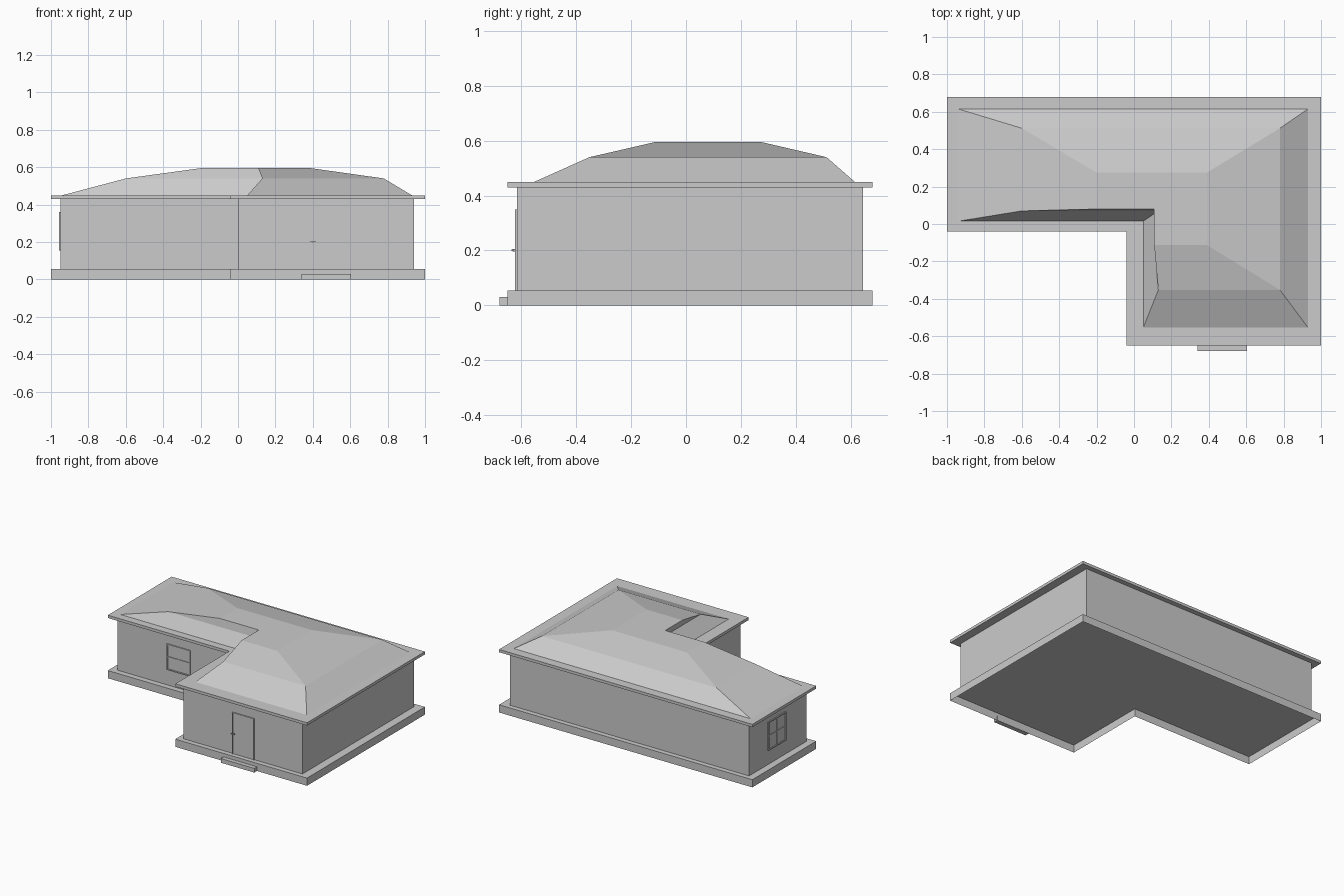
import bpy, bmesh
from mathutils import Matrix

if "Cube" in bpy.data.objects:
    bpy.data.objects.remove(bpy.data.objects["Cube"])


def make(name, bm):
    bmesh.ops.recalc_face_normals(bm, faces=bm.faces)
    me = bpy.data.meshes.new(name)
    bm.to_mesh(me)
    bm.free()
    ob = bpy.data.objects.new(name, me)
    bpy.context.collection.objects.link(ob)
    return ob


def ell(x0, xi, x1, y0, yi, y1):
    """L-shaped outline with its notch at the front left."""
    return [(xi, y0), (x1, y0), (x1, y1), (x0, y1), (x0, yi), (xi, yi)]


def loft(name, rings, bottom=True):
    """Join stacked outlines, each given as (z, points)."""
    bm = bmesh.new()
    loops = [[bm.verts.new((x, y, z)) for x, y in pts] for z, pts in rings]
    n = len(loops[0])
    for a, b in zip(loops, loops[1:]):
        for i in range(n):
            j = (i + 1) % n
            bm.faces.new((a[i], a[j], b[j], b[i]))
    bm.faces.new(loops[-1])
    base = bm.faces.new(loops[0][::-1])
    bmesh.ops.recalc_face_normals(bm, faces=bm.faces)
    if not bottom:
        bmesh.ops.delete(bm, geom=[base], context='FACES_ONLY')
    return make(name, bm)


def boxes(name, parts):
    """One object from boxes given as (x0, x1, y0, y1, z0, z1)."""
    bm = bmesh.new()
    for x0, x1, y0, y1, z0, z1 in parts:
        m = Matrix.Translation(((x0 + x1) / 2, (y0 + y1) / 2, (z0 + z1) / 2))
        m = m @ Matrix.Diagonal((x1 - x0, y1 - y0, z1 - z0, 1))
        bmesh.ops.create_cube(bm, size=1, matrix=m)
    return make(name, bm)


def window(name, loc, rot, w, h):
    """Four-pane window facing local -y, centred on the wall surface."""
    t, d = 0.008, 0.008
    a, b = w / 2, h / 2
    ob = boxes(name, [
        (-a, -a + t, -d, d, -b, b), (a - t, a, -d, d, -b, b),
        (-a + t, a - t, -d, d, -b, -b + t), (-a + t, a - t, -d, d, b - t, b),
        (-t / 2, t / 2, -d * .8, d, -b + t, b - t),
        (-a + t, a - t, -d * .8, d, -t / 2, t / 2),
        (-a + t, a - t, -0.002, d, -b + t, b - t)])
    ob.location = loc
    ob.rotation_euler.z = rot


# Open-bottomed foundation, walls and eave slab
outer = ell(-1, -.04, 1, -.65, -.04, .68)
wall = ell(-.95, 0, .94, -.615, 0, .645)
loft("foundation", [(0, outer), (.055, outer)], bottom=False)
loft("walls", [(.055, wall), (.43, wall)])
loft("eaves", [(.43, outer), (.45, outer)])

# Two-pitch hipped roof with flat top
loft("roof", [
    (.45, ell(-.94, .05, .93, -.553, .015, .615)),
    (.54, ell(-.6, .13, .78, -.352, .07, .512)),
    (.595, ell(-.2, .108, .39, -.113, .08, .275))])

# Windows
window("front_window", (-.467, 0, .258), 0, .185, .185)
window("side_window", (-.95, .335, .258), -1.5707963, .2, .205)

# Door with frame, rail and handle
x0, x1, y, z0, z1, t = .388, .56, -.615, .055, .35, .006
boxes("door_frame", [(x0, x0 + t, y - .008, y, z0, z1),
                     (x1 - t, x1, y - .008, y, z0, z1),
                     (x0 + t, x1 - t, y - .008, y, z1 - t, z1)])
boxes("door", [(x0 + t, x1 - t, y - .003, y, z0, z1 - t)])
boxes("door_handle", [(.398, .404, y - .018, y, .197, .205),
                      (.386, .416, y - .02, y - .014, .199, .204)])

# Entrance step
boxes("step", [(.34, .605, -.68, -.648, 0, .03)])
